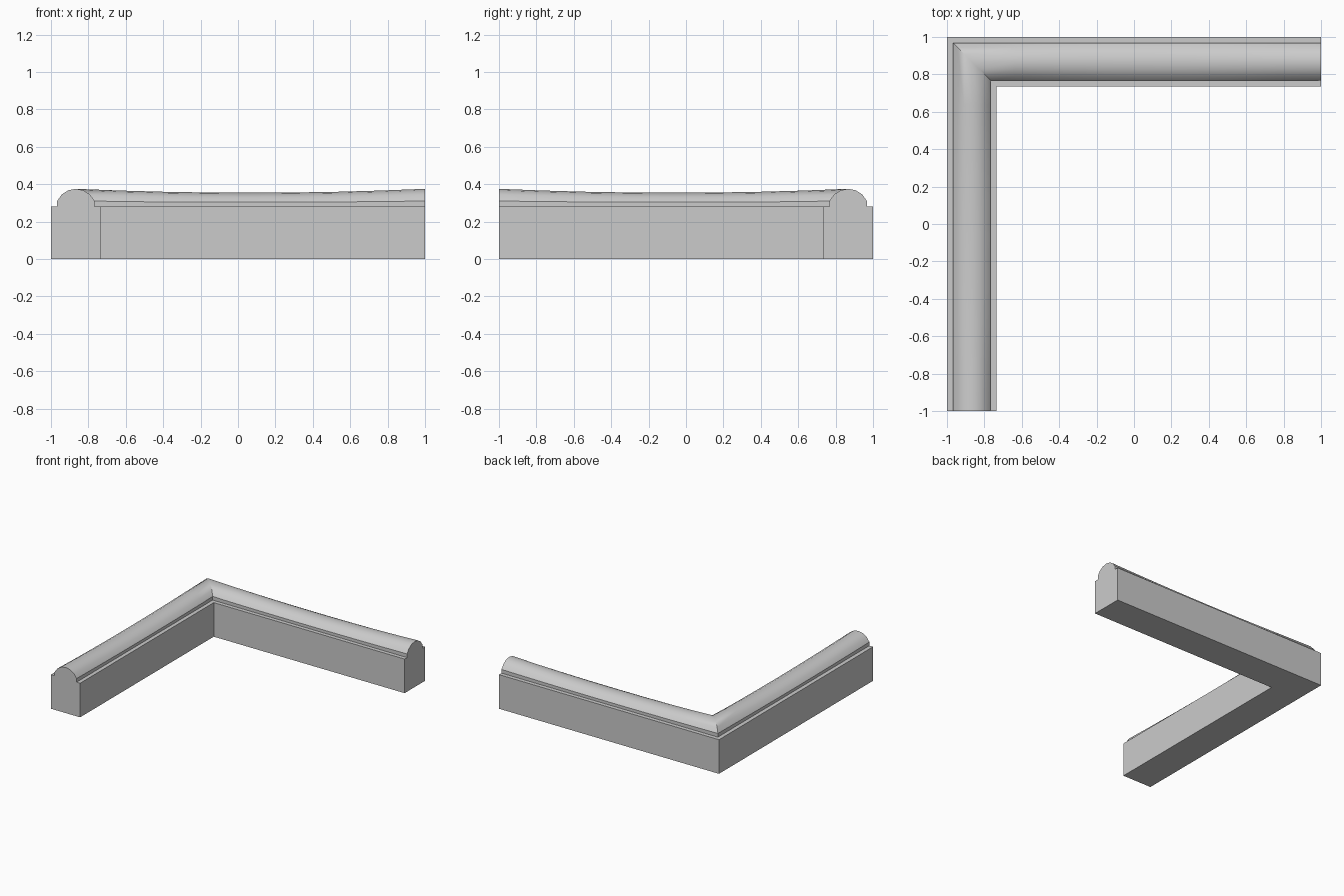
import bpy, bmesh, math

if "Cube" in bpy.data.objects:
    bpy.data.objects.remove(bpy.data.objects["Cube"])

OUT, W, BASE_H = 1.0, 0.265, 0.28   # outer edge, wall thickness, wall height
C = 0.867                           # centre line of the coping
HALF, LIP, RISE = 0.10, 0.03, 0.065  # coping half width, upright lip, arc rise
STEPS = 8


def make_object(name, bm):
    bmesh.ops.recalc_face_normals(bm, faces=bm.faces)
    mesh = bpy.data.meshes.new(name)
    bm.to_mesh(mesh)
    bm.free()
    ob = bpy.data.objects.new(name, mesh)
    bpy.context.collection.objects.link(ob)
    return ob


# Wall base: L-shaped plan extruded upwards
i = OUT - W
bm = bmesh.new()
plan = [(-1, -1), (-i, -1), (-i, i), (1, i), (1, 1), (-1, 1)]
face = bm.faces.new([bm.verts.new((x, y, 0)) for x, y in plan])
ext = bmesh.ops.extrude_face_region(bm, geom=[face])
top = [v for v in ext["geom"] if isinstance(v, bmesh.types.BMVert)]
bmesh.ops.translate(bm, verts=top, vec=(0, 0, BASE_H))
make_object("wall_base", bm)

# Coping profile: upright lips with a shallow round top
r = (HALF ** 2 + RISE ** 2) / (2 * RISE)
a = math.asin(HALF / r)
profile = [(-HALF, 0)]
for k in range(7):
    t = -a + 2 * a * k / 6
    profile.append((r * math.sin(t), LIP + RISE - r + r * math.cos(t)))
profile.append((HALF, 0))

# Path stations: position, outward direction, height scale (sags mid-arm)
stations = []
for k in range(2 * STEPS + 1):
    u = (k - STEPS) / STEPS
    d = abs(u) * (1 + C)
    scale = 1 - 0.22 * 4 * abs(u) * (1 - abs(u))
    if u < 0:
        stations.append((-C, C - d, -1, 0, scale))
    elif u > 0:
        stations.append((-C + d, C, 0, 1, scale))
    else:
        stations.append((-C, C, -1, 1, scale))

# Coping: loft the profile along the mitred path
bm = bmesh.new()
rings = [[bm.verts.new((x + o * dx, y + o * dy, BASE_H + h * s)) for o, h in profile]
         for x, y, dx, dy, s in stations]
n = len(profile)
for p, q in zip(rings, rings[1:]):
    for j in range(n):
        m = (j + 1) % n
        bm.faces.new((p[j], p[m], q[m], q[j]))
bm.faces.new(rings[0])
bm.faces.new(rings[-1])
coping = make_object("rounded_coping", bm)
bpy.context.view_layer.objects.active = coping
coping.select_set(True)
bpy.ops.object.shade_smooth_by_angle(angle=math.radians(30))
